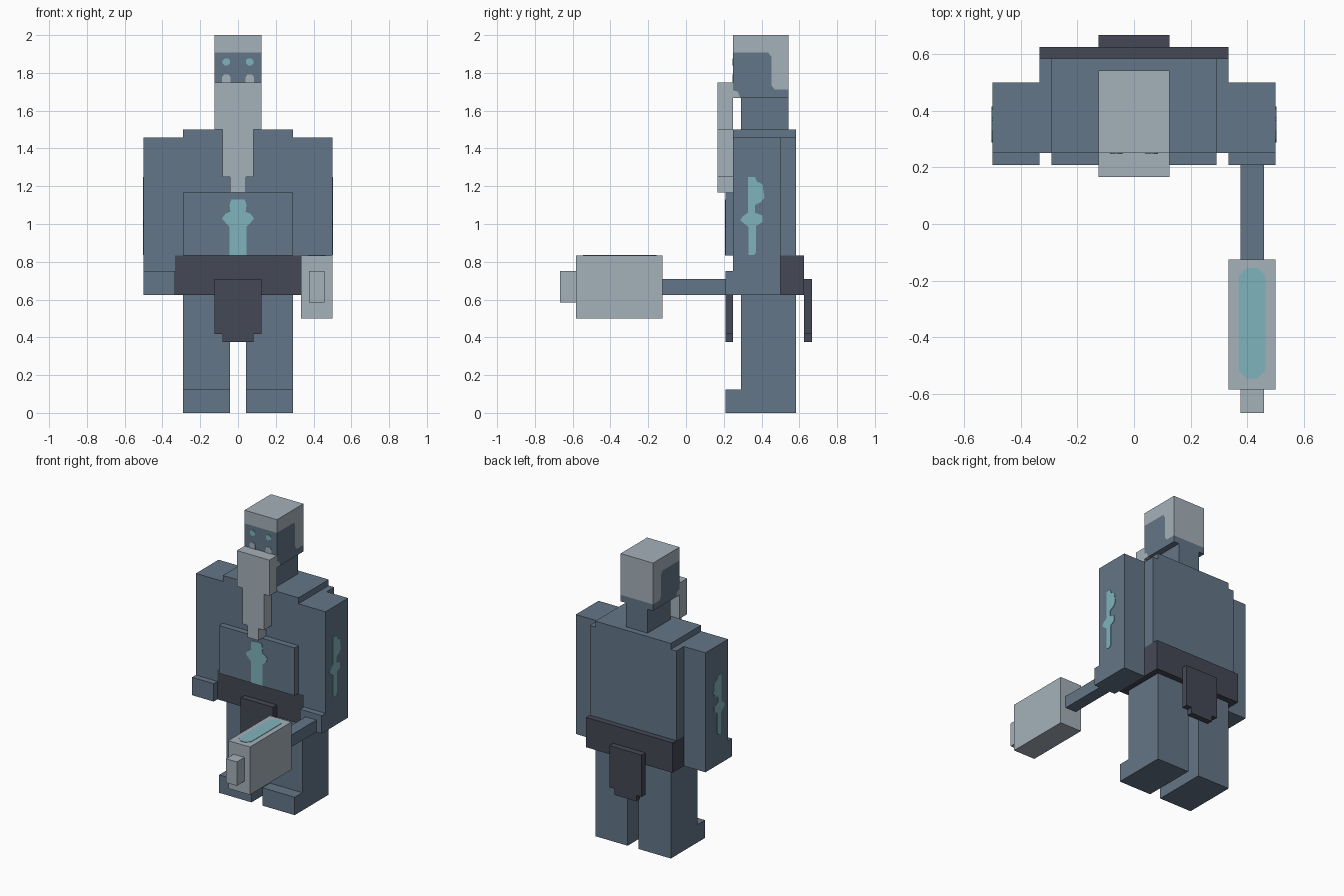
import bpy, bmesh, math

cube = bpy.data.objects.get("Cube")
if cube:
    bpy.data.objects.remove(cube, do_unlink=True)

U = 1 / 24  # block unit


def material(name, rgb):
    m = bpy.data.materials.new(name)
    m.use_nodes = True
    m.diffuse_color = (*rgb, 1)
    bsdf = next(n for n in m.node_tree.nodes if n.type == 'BSDF_PRINCIPLED')
    bsdf.inputs["Base Color"].default_value = (*rgb, 1)
    return m


STONE = material("slate blue stone", (0.127, 0.181, 0.242))
HAIR = material("pale grey", (0.376, 0.440, 0.491))
GLOW = material("teal glow", (0.216, 0.456, 0.503))
CLOTH = material("dark cloth", (0.060, 0.064, 0.092))


def prism(name, pts, axis, lo, hi, mat):
    """Extrude a 2D outline along an axis; outline uses the other two axes in order."""
    bm = bmesh.new()

    def place(p, d):
        c = list(p)
        c.insert("xyz".index(axis), d)
        return bm.verts.new(c)

    a = [place(p, lo) for p in pts]
    b = [place(p, hi) for p in pts]
    bm.faces.new(a)
    bm.faces.new(b[::-1])
    for i in range(len(pts)):
        j = (i + 1) % len(pts)
        bm.faces.new((a[i], b[i], b[j], a[j]))
    bmesh.ops.recalc_face_normals(bm, faces=bm.faces)
    me = bpy.data.meshes.new(name)
    bm.to_mesh(me)
    bm.free()
    me.materials.append(mat)
    ob = bpy.data.objects.new(name, me)
    bpy.context.collection.objects.link(ob)
    return ob


def box(name, x, y, z, mat):
    """Box from (low, high) pairs given in block units."""
    x, y, z = [[v * U for v in r] for r in (x, y, z)]
    return prism(name, [(x[0], y[0]), (x[1], y[0]), (x[1], y[1]), (x[0], y[1])],
                 'z', z[0], z[1], mat)


def mirrored(half):
    """Close a half outline (positive side, listed top to bottom) symmetrically."""
    return half + [(-x, z) for x, z in reversed(half)]


# Torso with stepped shoulders, belly plate and belt
torso = mirrored([(7 * U, 36 * U), (7 * U, 35 * U), (8 * U, 35 * U), (8 * U, 20 * U)])
prism("torso", torso, 'y', 6 * U, 14 * U, STONE)
box("belly_plate", (-7, 7), (5, 6), (20, 28), STONE)
box("belt", (-8, 8), (6, 15), (15, 20), CLOTH)

# Loincloth flaps, front and back
flap = mirrored([(3 * U, 17 * U), (3 * U, 10 * U), (2 * U, 10 * U), (2 * U, 9 * U)])
prism("front_loincloth", flap, 'y', 5 * U, 6 * U, CLOTH)
prism("back_loincloth", flap, 'y', 15 * U, 16 * U, CLOTH)

# Belly rune
belly_rune = mirrored([(0.036, 1.13), (0.045, 1.10), (0.040, 1.065), (0.065, 1.055),
                       (0.085, 1.03), (0.065, 1.005), (0.045, 0.985), (0.045, 20 * U)])
prism("belly_rune", belly_rune, 'y', 5 * U - 0.003, 5 * U + 0.002, GLOW)

# Arms and legs with their runes
arm = [(6, 35), (12, 35), (12, 15), (5, 15), (5, 18), (6, 18)]
leg = [(7, 15), (14, 15), (14, 0), (5, 0), (5, 3), (7, 3)]
arm_rune = [(0.328, 1.25), (0.365, 1.25), (0.375, 1.225), (0.405, 1.21), (0.415, 1.14),
            (0.395, 1.115), (0.365, 1.10), (0.365, 1.06), (0.405, 1.045), (0.405, 1.01),
            (0.370, 0.99), (0.370, 0.85), (0.360, 0.835), (0.330, 0.835), (0.330, 0.985),
            (0.305, 1.005), (0.287, 1.02), (0.300, 1.04), (0.328, 1.06)]
for side, s in (("left", 1), ("right", -1)):
    prism(side + "_arm", [(y * U, z * U) for y, z in arm], 'x', s * 8 * U, s * 12 * U, STONE)
    prism(side + "_leg", [(y * U, z * U) for y, z in leg], 'x', s * U, s * 7 * U, STONE)
    prism(side + "_arm_rune", arm_rune, 'x', s * (12 * U - 0.002), s * (12 * U + 0.003), GLOW)

# Neck and head: face and hair share one side outline
F, B, BOT, TOP = 6 * U, 13 * U, 40 * U, 2.0
edge = [(F, 1.908), (0.435, 1.908), (0.452, 1.885), (0.452, 1.735), (0.470, 1.712), (B, 1.712)]
burn = [(F, 1.708), (0.275, 1.700), (0.288, BOT)]
box("neck", (-2, 2), (7, 13), (36, 40), STONE)
prism("face", edge + [(B, BOT)] + burn[::-1], 'x', -3 * U, 3 * U, STONE)
prism("hair", edge + [(B, TOP), (F, TOP)], 'x', -3 * U, 3 * U, HAIR)
prism("beard_root", burn + [(F, BOT)], 'x', -3 * U, 3 * U, HAIR)

# Eyes and moustache spots
for side, s in (("left", 1), ("right", -1)):
    ring = [(math.cos(a * math.pi / 4 + math.pi / 8), math.sin(a * math.pi / 4 + math.pi / 8))
            for a in range(8)]
    eye = [(s * 0.062 + 0.021 * c, 1.858 + 0.021 * d) for c, d in ring]
    prism(side + "_eye", eye, 'y', F - 0.003, F + 0.002, GLOW)
    m = s * 0.062
    spot = [(m - 0.022, 1.75), (m + 0.022, 1.75), (m + 0.022, 1.778),
            (m + 0.012, 1.792), (m - 0.012, 1.792), (m - 0.022, 1.778)]
    prism(side + "_moustache", spot, 'y', F - 0.003, F + 0.002, HAIR)

# Tapering stepped beard
beard = mirrored([(3 * U, 42 * U), (3 * U, 36 * U), (2 * U, 36 * U), (2 * U, 30 * U),
                  (U, 30 * U), (U, 28 * U)])
prism("beard", beard, 'y', 4 * U, 6 * U, HAIR)

# Hammer held in the left hand
box("hammer_shaft", (9, 11), (-3, 5), (15, 17), STONE)
box("hammer_head", (8, 12), (-14, -3), (12, 20), HAIR)
box("hammer_tip", (9, 11), (-16, -14), (14, 18), HAIR)
cx, cy, hx, hy, r = 10 * U, -0.35, 0.047, 0.195, 0.028
inlay = [(cx + hx, cy + hy - r), (cx + hx - r, cy + hy), (cx - hx + r, cy + hy),
         (cx - hx, cy + hy - r), (cx - hx, cy - hy + r), (cx - hx + r, cy - hy),
         (cx + hx - r, cy - hy), (cx + hx, cy - hy + r)]
prism("hammer_inlay", inlay, 'z', 20 * U - 0.002, 20 * U + 0.003, GLOW)
